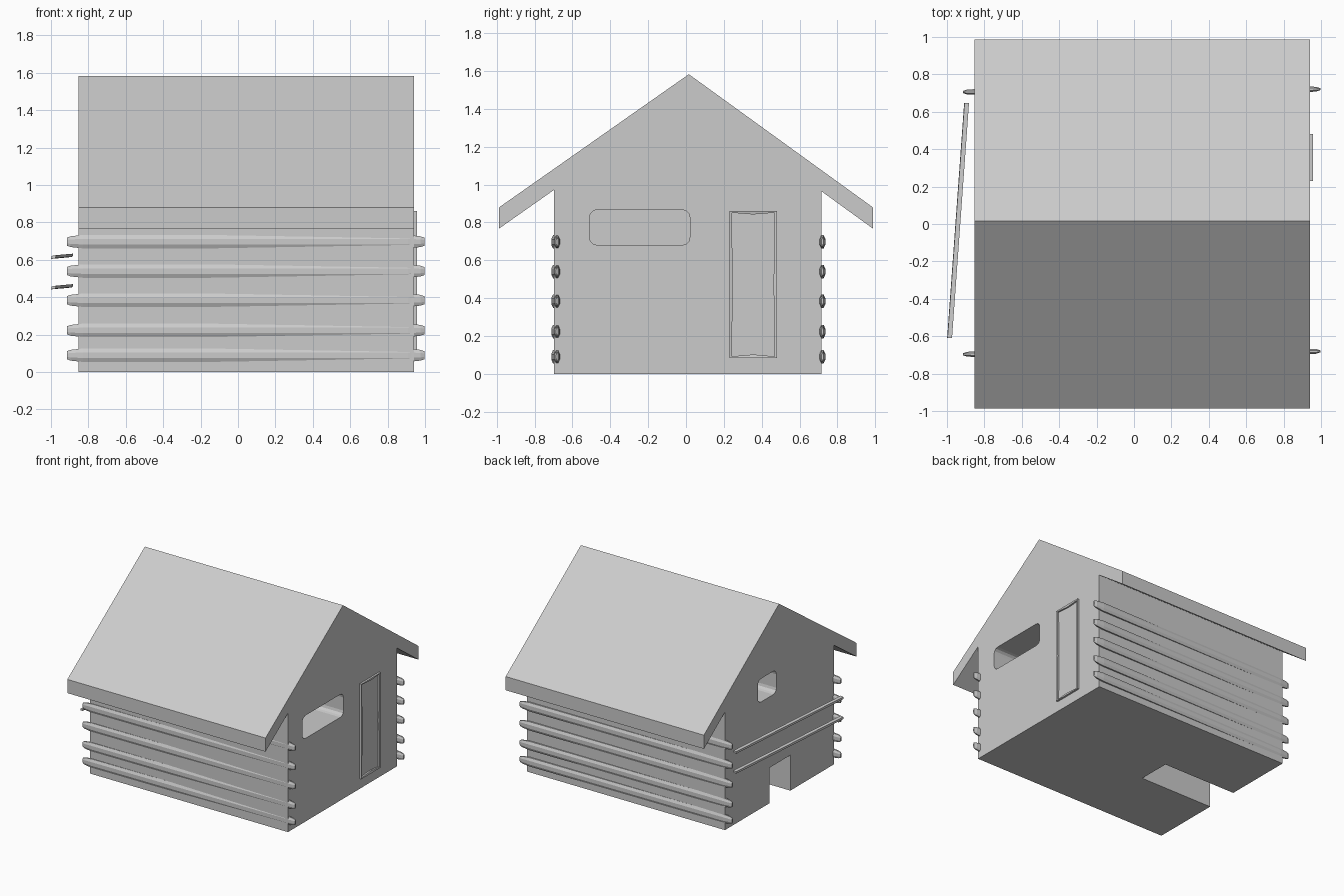
import bpy, bmesh, math
from mathutils import Vector

if "Cube" in bpy.data.objects:
    bpy.data.objects.remove(bpy.data.objects["Cube"])


def make_object(name, bm):
    bmesh.ops.recalc_face_normals(bm, faces=bm.faces)
    mesh = bpy.data.meshes.new(name)
    bm.to_mesh(mesh)
    bm.free()
    ob = bpy.data.objects.new(name, mesh)
    bpy.context.collection.objects.link(ob)
    return ob


def extrude_profile(name, points, x0, x1):
    """Extrude a (y, z) outline along x."""
    bm = bmesh.new()
    face = bm.faces.new([bm.verts.new((x0, y, z)) for y, z in points])
    res = bmesh.ops.extrude_face_region(bm, geom=[face])
    verts = [v for v in res["geom"] if isinstance(v, bmesh.types.BMVert)]
    bmesh.ops.translate(bm, verts=verts, vec=(x1 - x0, 0, 0))
    return make_object(name, bm)


def rounded_rect(y0, y1, z0, z1, r, steps=3):
    pts = []
    corners = [(y1 - r, z1 - r), (y0 + r, z1 - r), (y0 + r, z0 + r), (y1 - r, z0 + r)]
    for i, (cy, cz) in enumerate(corners):
        for s in range(steps + 1):
            a = math.pi / 2 * (i + s / steps)
            pts.append((cy + r * math.cos(a), cz + r * math.sin(a)))
    return pts


def loft(name, rings):
    """Skin a list of equal-length vertex rings and cap the ends."""
    bm = bmesh.new()
    rows = [[bm.verts.new(p) for p in ring] for ring in rings]
    n = len(rows[0])
    for a, b in zip(rows, rows[1:]):
        for i in range(n):
            bm.faces.new((a[i], a[(i + 1) % n], b[(i + 1) % n], b[i]))
    bm.faces.new(rows[0])
    bm.faces.new(rows[-1])
    return make_object(name, bm)


def cut(target, cutter):
    mod = target.modifiers.new("cut", 'BOOLEAN')
    mod.operation = 'DIFFERENCE'
    mod.solver = 'EXACT'
    mod.object = cutter
    bpy.context.view_layer.objects.active = target
    bpy.ops.object.modifier_apply(modifier=mod.name)
    bpy.data.objects.remove(cutter)


# House body with overhanging gable roof
XL, XR = -0.853, 0.94
house = extrude_profile("house_body", [
    (-0.697, 0), (0.715, 0), (0.715, 0.965), (0.987, 0.768), (0.987, 0.88),
    (0.015, 1.583), (-0.987, 0.88), (-0.987, 0.768), (-0.697, 0.972)], XL, XR)

# Recesses: wide window, small gable window, doorway
cut(house, extrude_profile("window_cut", rounded_rect(-0.51, 0.02, 0.68, 0.867, 0.04), 0.35, 1.1))
cut(house, extrude_profile("small_window_cut", rounded_rect(0.05, 0.29, 0.87, 1.06, 0.04), -1.1, -0.3))
cut(house, extrude_profile("doorway_cut", [(-0.13, -0.1), (0.14, -0.1), (0.14, 0.29), (-0.13, 0.29)], -1.1, -0.19))

# Log rails along the front and back walls, tapering at both ends
STATIONS = [(-0.915, 0.6, 0.3), (-0.895, 0.8, 0.75), (-0.83, 1, 1),
            (0.91, 1, 1), (0.975, 0.8, 0.75), (0.997, 0.6, 0.3)]
for side, yc in (("front", -0.689), ("back", 0.713)):
    for k, z in enumerate((0.09, 0.223, 0.384, 0.54, 0.697)):
        rings = []
        for x, sz, sy in STATIONS:
            y = yc + 0.008 * x
            rings.append([(x, y + 0.017 * sy * math.cos(a) * 1.05, z + 0.037 * sz * math.sin(a) * 1.05)
                          for a in (math.pi / 8 + i * math.pi / 4 for i in range(8))])
        loft(f"{side}_log_{k + 1}", rings)

# Two slim slanted rails off the left wall
for k, z in enumerate((0.456, 0.619)):
    rings = []
    for x, y, dz in ((-0.986, -0.61, -0.004), (-0.895, 0.648, 0.004)):
        rings.append([(x + dx, y, z + dz + h) for dx, h in
                      ((-0.013, -0.01), (0.011, -0.006), (0.013, 0.01), (-0.011, 0.006))])
    loft(f"side_rail_{k + 1}", rings)

# Door frame on the right wall, its inner opening slightly bowed
bm = bmesh.new()
outer = [(0.23, 0.083), (0.355, 0.083), (0.48, 0.083), (0.48, 0.47),
         (0.48, 0.86), (0.355, 0.86), (0.23, 0.86), (0.23, 0.47)]
inner = [(0.242, 0.092), (0.355, 0.102), (0.468, 0.092), (0.463, 0.47),
         (0.468, 0.851), (0.355, 0.842), (0.242, 0.851), (0.247, 0.47)]
loops = [[bm.verts.new((x, y, z)) for y, z in pts] for pts, x in
         ((outer, 0.93), (outer, 0.956), (inner, 0.953), (inner, 0.93))]
for a, b in zip(loops, loops[1:] + loops[:1]):
    for i in range(8):
        j = (i + 1) % 8
        bm.faces.new((a[i], a[j], b[j], b[i]))
make_object("door_frame", bm)
